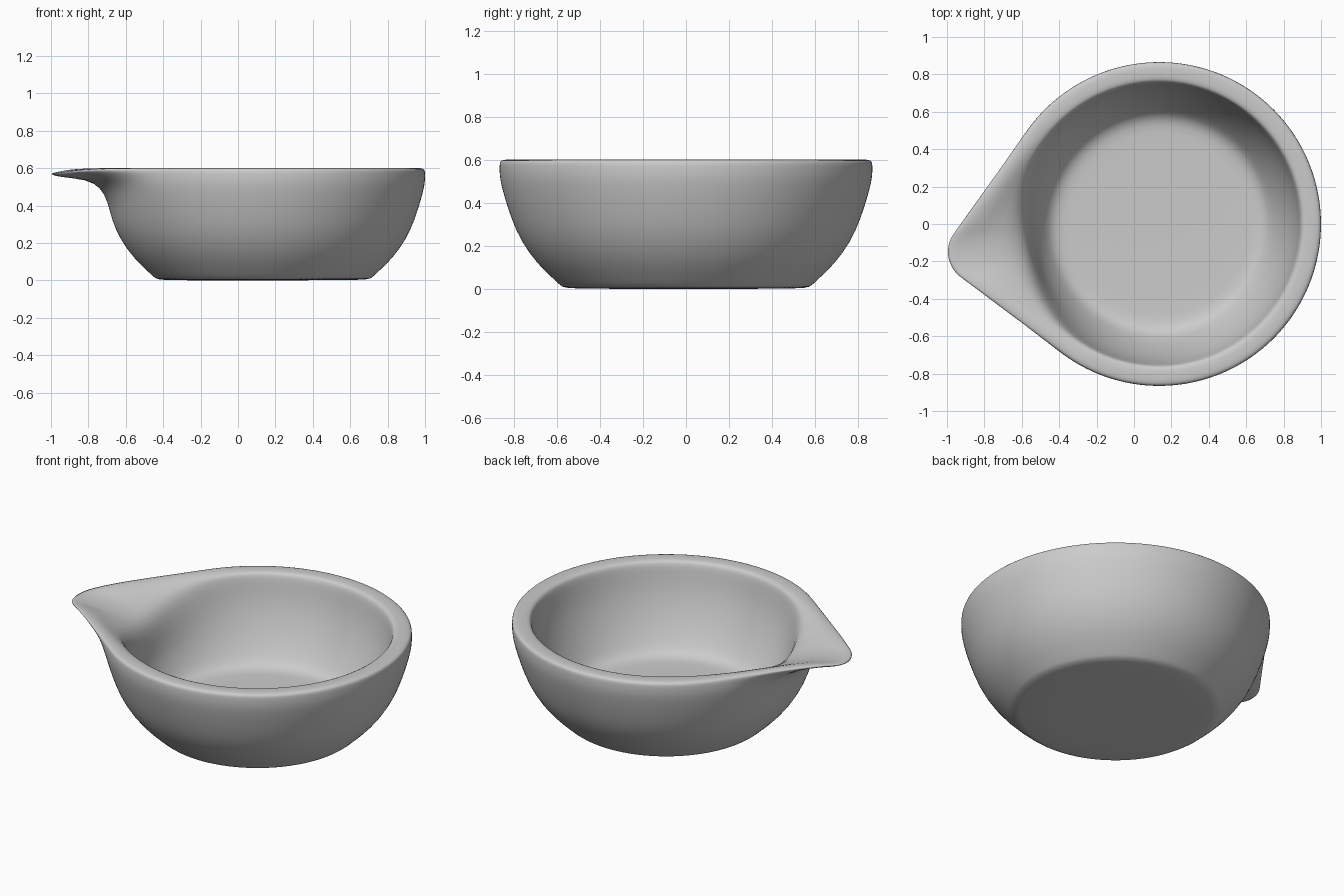
import bpy, bmesh, math

if "Cube" in bpy.data.objects:
    bpy.data.objects.remove(bpy.data.objects["Cube"])

CX = 0.135            # bowl axis position
R = 0.865             # rim radius
TIP_R, TIP_D = 0.17, 0.979          # rounded spout tip: radius, distance from axis
AXIS = math.radians(188.8)          # spout direction
SEGS = 160
A = math.acos((R - TIP_R) / TIP_D)  # where the spout leaves the round rim
PHI_T = math.atan2(TIP_R * math.sin(A), TIP_D + TIP_R * math.cos(A))
E_MAX = TIP_D + TIP_R - R
CHANNEL = math.radians(62)          # half-width of the pouring channel

# Wall section: (r, z) of the plain bowl, (r, z) along the spout, zone
SECTION = [
    ((0.54, 0.0), None, "out"), ((0.575, 0.008), None, "out"),
    ((0.602, 0.035), None, "out"), ((0.69, 0.115), None, "out"),
    ((0.765, 0.22), None, "out"), ((0.809, 0.32), None, "out"),
    ((0.844, 0.43), (0.825, 0.42), "out"),
    ((0.859, 0.49), (0.875, 0.50), "out"),
    ((0.866, 0.53), (0.95, 0.54), "out"),
    ((0.866, 0.575), (1.10, 0.553), "rim"),
    ((0.864, 0.592), (1.151, 0.566), "rim"),
    ((0.850, 0.601), (1.137, 0.577), "rim"),
    ((0.81, 0.602), (1.05, 0.572), "rim"),
    ((0.772, 0.600), (0.92, 0.558), "in"),
    ((0.758, 0.588), (0.81, 0.535), "in"),
    ((0.750, 0.55), (0.725, 0.49), "in"),
    ((0.735, 0.45), (0.695, 0.41), "in"),
    ((0.705, 0.35), (0.68, 0.335), "in"),
    ((0.66, 0.24), None, "in"), ((0.605, 0.145), None, "in"),
    ((0.575, 0.112), None, "in"), ((0.53, 0.095), None, "in"),
    ((0.48, 0.092), None, "in"),
]


def spout_weight(phi):
    """How far the rim is pulled out, 0 on the round part, 1 at the tip."""
    p = abs(phi)
    if p >= A:
        return 0.0
    if p > PHI_T:
        r = R / math.cos(A - p)
    else:
        r = TIP_D * math.cos(p) + math.sqrt(TIP_R**2 - (TIP_D * math.sin(p))**2)
    return (r - R) / E_MAX


def channel_weight(phi):
    """Depth of the hollow leading to the spout."""
    p = min(abs(phi) / CHANNEL, 1)
    return math.cos(p * math.pi / 2)**2


# Bowl with pouring spout: one section per angle, denser near the spout
bm = bmesh.new()
columns = []
for i in range(SEGS):
    t = 2 * i / SEGS - 1
    phi = math.pi * (0.35 * t + 0.65 * t**3)
    w, wc = spout_weight(phi), channel_weight(phi)
    col = []
    for (r0, z0), spout, zone in SECTION:
        r1, z1 = spout or (r0, z0)
        wr = wc if zone == "in" and r1 < r0 else w
        wz = {"out": w, "rim": w**3, "in": wc}[zone]
        r, z = r0 + (r1 - r0) * wr, z0 + (z1 - z0) * wz
        col.append(bm.verts.new((CX + r * math.cos(AXIS + phi),
                                 r * math.sin(AXIS + phi), z)))
    columns.append(col)

for i in range(SEGS):
    a, b = columns[i], columns[(i + 1) % SEGS]
    for j in range(len(SECTION) - 1):
        bm.faces.new((a[j], b[j], b[j + 1], a[j + 1]))

# Base underside and inner floor
bm.faces.new([c[0] for c in reversed(columns)])
bm.faces.new([c[-1] for c in columns])
bmesh.ops.recalc_face_normals(bm, faces=bm.faces)

mesh = bpy.data.meshes.new("spouted_bowl")
bm.to_mesh(mesh)
bm.free()
bowl = bpy.data.objects.new("spouted_bowl", mesh)
bpy.context.collection.objects.link(bowl)

# Soft ceramic surface
sub = bowl.modifiers.new("smooth", 'SUBSURF')
sub.levels = sub.render_levels = 1
mesh.shade_smooth()
